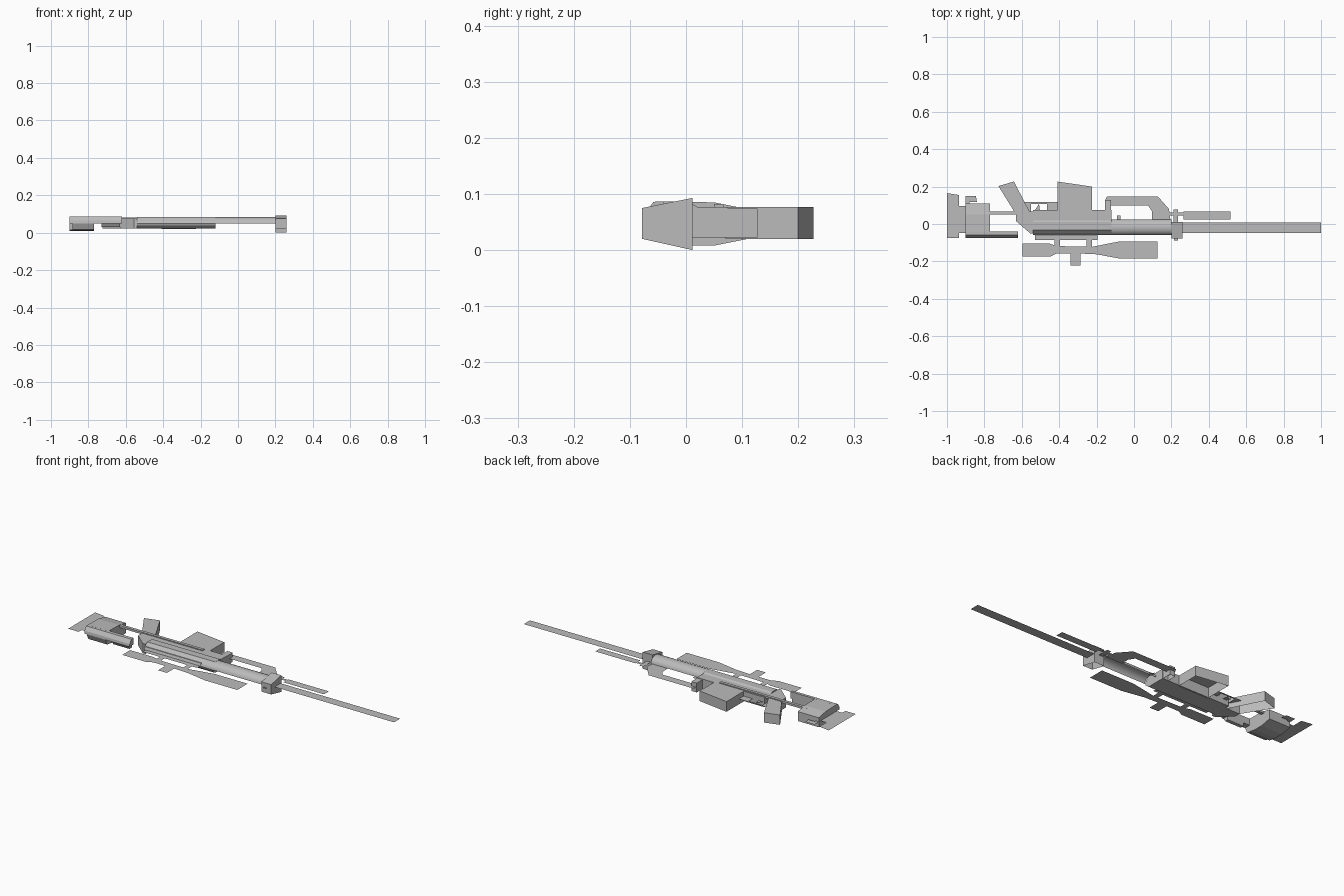
import bpy, bmesh, math

if "Cube" in bpy.data.objects:
    bpy.data.objects.remove(bpy.data.objects["Cube"])

MID = 0.05  # height of the centre plane

grey = bpy.data.materials.new("light grey")
grey.diffuse_color = (0.5, 0.5, 0.5, 1)
grey.use_nodes = True
grey.node_tree.nodes["Principled BSDF"].inputs["Base Color"].default_value = grey.diffuse_color


def finish(name, bm, smooth=False):
    mesh = bpy.data.meshes.new(name)
    bm.to_mesh(mesh)
    bm.free()
    mesh.materials.append(grey)
    ob = bpy.data.objects.new(name, mesh)
    bpy.context.collection.objects.link(ob)
    for p in mesh.polygons:
        p.use_smooth = smooth
    return ob


def ccw(pts):
    area = sum(a[0] * b[1] - b[0] * a[1] for a, b in zip(pts, pts[1:] + pts[:1]))
    return pts if area > 0 else pts[::-1]


def plate(name, pts, z=MID):
    """Flat sheet with an outline in x, y."""
    bm = bmesh.new()
    bm.faces.new([bm.verts.new((x, y, z)) for x, y in ccw(pts)])
    return finish(name, bm)


def shell(name, pts, z0, z1, closed=False):
    """Outline in x, y with a top and walls, open below unless closed."""
    pts = ccw(pts)
    bm = bmesh.new()
    lo = [bm.verts.new((x, y, z0)) for x, y in pts]
    hi = [bm.verts.new((x, y, z1)) for x, y in pts]
    bm.faces.new(hi)
    for i in range(len(pts)):
        j = (i + 1) % len(pts)
        bm.faces.new((lo[i], lo[j], hi[j], hi[i]))
    if closed:
        bm.faces.new(lo[::-1])
    return finish(name, bm)


def section(name, pts, x0, x1, caps=True, smooth=False):
    """Cross-section in y, z swept along x; an open strip without caps."""
    if caps:
        pts = ccw(pts)
    bm = bmesh.new()
    a = [bm.verts.new((x0, y, z)) for y, z in pts]
    b = [bm.verts.new((x1, y, z)) for y, z in pts]
    n = len(pts)
    for i in range(n if caps else n - 1):
        j = (i + 1) % n
        bm.faces.new((a[i], b[i], b[j], a[j]))
    if caps:
        bm.faces.new(a[::-1])
        bm.faces.new(b)
        bmesh.ops.recalc_face_normals(bm, faces=bm.faces)
    return finish(name, bm, smooth)


def rect(x0, x1, y0, y1):
    return [(x0, y0), (x1, y0), (x1, y1), (x0, y1)]


# Flat sheets: barrel, support leg, butt pad
plate("barrel", rect(0.26, 1.0, -0.047, 0.007))
plate("support_leg", rect(0.265, 0.515, 0.025, 0.068))
plate("leg_hinge", rect(0.21, 0.235, 0.01, 0.078))
plate("leg_crossbar", rect(0.19, 0.265, 0.045, 0.062))
plate("front_lug", rect(0.215, 0.235, -0.088, -0.06))
plate("butt_pad", [(-1, -0.075), (-0.935, -0.075), (-0.935, 0.155), (-1, 0.165)])
plate("butt_link", rect(-0.935, -0.9, -0.048, 0.095))
plate("stock_hook", [(-0.9, 0.15), (-0.845, 0.15), (-0.84, 0.118), (-0.88, 0.118),
                     (-0.88, 0.1), (-0.9, 0.1)])

# Sight silhouette with turret and two mounts on a rail
plate("sight", [(-0.595, -0.105), (-0.45, -0.105), (-0.415, -0.118), (-0.225, -0.122),
                (-0.155, -0.108), (-0.075, -0.093), (0.125, -0.093), (0.125, -0.185),
                (-0.075, -0.185), (-0.2, -0.162), (-0.285, -0.158), (-0.285, -0.222),
                (-0.34, -0.222), (-0.34, -0.158), (-0.415, -0.158), (-0.45, -0.175),
                (-0.595, -0.175)])
for i, x in enumerate((-0.41, -0.24)):
    plate(f"sight_mount_{i + 1}", rect(x - 0.015, x + 0.015, -0.122, -0.08))
plate("sight_rail", rect(-0.53, -0.195, -0.085, -0.05))

# Stock: tapered block with bevelled upper and lower sides
section("stock", [(-0.045, 0.087), (0.05, 0.085), (0.11, 0.073), (0.11, 0.02),
                  (0.05, 0.008), (0.0, 0.008), (-0.045, 0.015)], -0.9, -0.77)
section("cheek_rest", [(-0.075, MID), (-0.073, 0.065), (-0.058, 0.086), (-0.04, 0.087),
                       (-0.04, MID)], -0.9, -0.62)
section("cheek_rest_lower", [(-0.072, MID), (-0.06, 0.03), (-0.04, 0.03), (-0.04, MID)],
        -0.73, -0.63)
section("stock_lower_side", [(-0.075, MID), (-0.06, 0.018), (-0.04, 0.012), (-0.04, MID)],
        -0.885, -0.77)
section("stock_rod", [(0.05, 0.07), (0.05, 0.082), (0.067, 0.082), (0.067, 0.07)],
        -0.8, -0.255)

# Receiver: bevelled long block, with a tail
section("receiver", [(-0.058, MID), (-0.053, 0.062), (-0.032, 0.083), (0.01, 0.083),
                     (0.02, 0.077), (0.075, 0.077), (0.075, 0.022), (-0.032, 0.022),
                     (-0.053, 0.038)], -0.54, -0.12)
shell("receiver_tail", [(-0.63, 0.05), (-0.63, 0.015), (-0.555, -0.05), (-0.54, -0.05),
                        (-0.54, 0.05)], 0.022, 0.077, True)
section("side_groove_strip", [(-0.06, 0.056), (-0.056, 0.066), (-0.05, 0.066), (-0.05, 0.056)],
        -0.54, -0.19)

# Grip, trigger area, magazine: shells open below
shell("grip", [(-0.725, 0.203), (-0.642, 0.227), (-0.55, 0.05), (-0.63, 0.05)], 0.022, 0.077)
plate("trigger_guard", [(-0.59, 0.118), (-0.41, 0.118), (-0.41, 0.05), (-0.465, 0.05),
                        (-0.465, 0.108), (-0.55, 0.108), (-0.55, 0.05), (-0.59, 0.05)])
plate("trigger", [(-0.535, 0.065), (-0.508, 0.108), (-0.502, 0.065)])
shell("magazine", [(-0.41, 0.227), (-0.225, 0.2), (-0.225, 0.07), (-0.41, 0.07)], 0.02, 0.077)

# Fore end: half-round shroud, rear bracket, looped handle
arc = [(-0.0175 + 0.0425 * math.cos(t * math.pi / 10), MID + 0.033 * math.sin(t * math.pi / 10))
       for t in range(11)]
section("barrel_shroud", arc, -0.12, 0.2, caps=False, smooth=True)
shell("handle_bracket", rect(-0.155, -0.122, 0.03, 0.127), 0.022, 0.074)
plate("handle", [(-0.155, 0.127), (-0.145, 0.147), (0.128, 0.147), (0.187, 0.08),
                 (0.195, 0.02), (0.095, 0.02), (0.095, 0.07), (0.075, 0.1),
                 (-0.122, 0.1), (-0.122, 0.02), (-0.155, 0.02)])
plate("handle_tab", rect(-0.09, -0.072, 0.02, 0.045))

# Front block: trapezoid seen from the muzzle, open below
bm = bmesh.new()
ring = [[bm.verts.new((x, y, z)) for y, z in
         ((-0.078, 0.02), (-0.078, 0.075), (0.012, 0.093), (0.012, 0.0))] for x in (0.2, 0.26)]
a, b = ring
for i in range(3):
    bm.faces.new((a[i], b[i], b[i + 1], a[i + 1]))
bm.faces.new(a)
bm.faces.new(b[::-1])
bmesh.ops.recalc_face_normals(bm, faces=bm.faces)
finish("front_block", bm)
